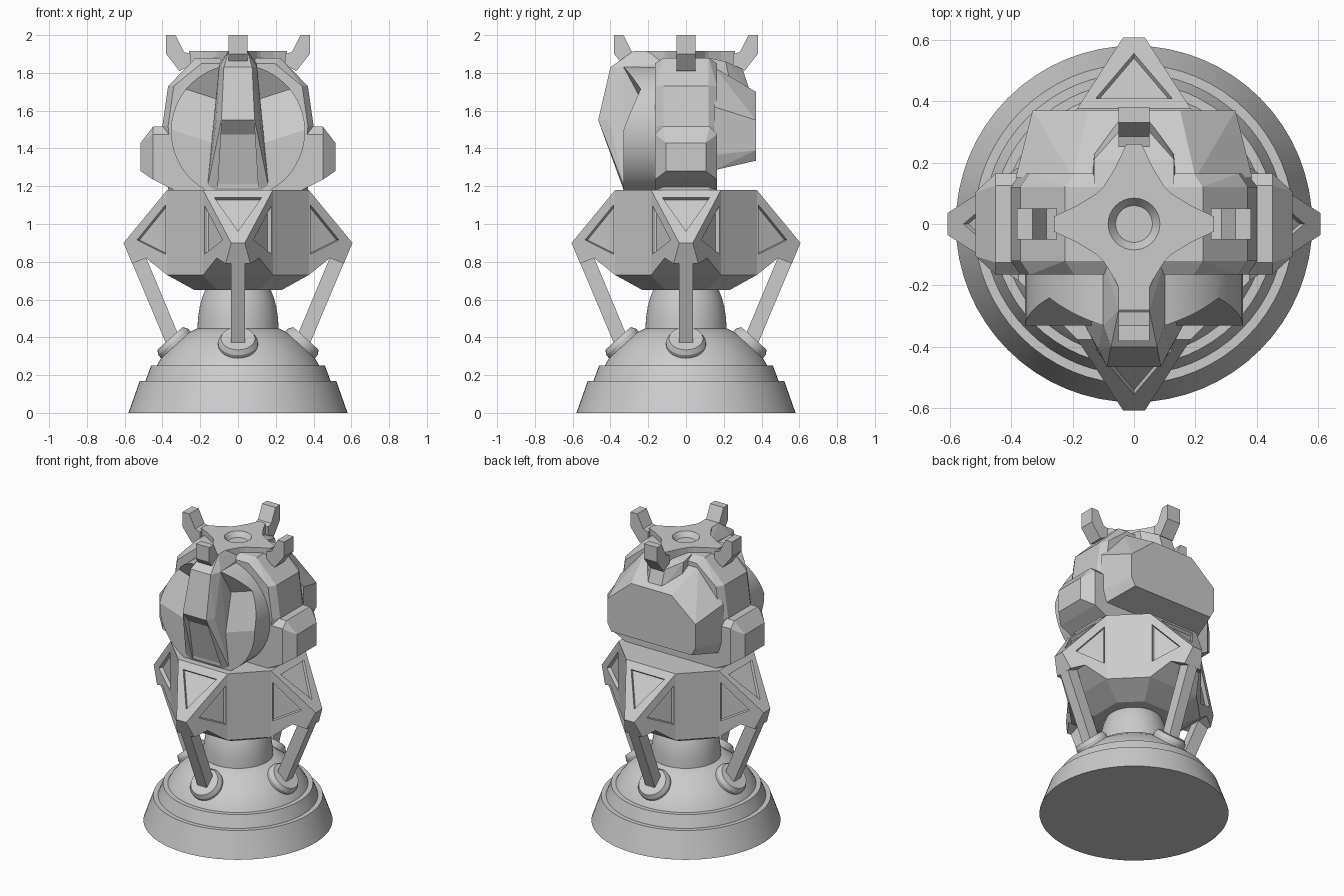
import bpy, bmesh, math
from mathutils import Matrix, Vector

if "Cube" in bpy.data.objects:
    bpy.data.objects.remove(bpy.data.objects["Cube"])

GREY = (0.6, 0.6, 0.6, 1)
mat = bpy.data.materials.new("plain grey")
mat.use_nodes = True
mat.diffuse_color = GREY
mat.node_tree.nodes["Principled BSDF"].inputs["Base Color"].default_value = GREY


def finish(name, bm, smooth=False):
    bmesh.ops.recalc_face_normals(bm, faces=bm.faces)
    mesh = bpy.data.meshes.new(name)
    bm.to_mesh(mesh)
    bm.free()
    mesh.materials.append(mat)
    ob = bpy.data.objects.new(name, mesh)
    bpy.context.collection.objects.link(ob)
    if smooth:
        bpy.ops.object.select_all(action="DESELECT")
        bpy.context.view_layer.objects.active = ob
        ob.select_set(True)
        bpy.ops.object.shade_smooth_by_angle(angle=math.radians(30))
    return ob


def mirrored(pts):
    return list(pts) + [(-x, y, z) for x, y, z in pts]


def hull(name, pts):
    bm = bmesh.new()
    for p in pts:
        bm.verts.new(p)
    bmesh.ops.remove_doubles(bm, verts=bm.verts, dist=1e-5)
    res = bmesh.ops.convex_hull(bm, input=bm.verts)
    loose = {v for v in res["geom_interior"] + res["geom_unused"] if isinstance(v, bmesh.types.BMVert)}
    bmesh.ops.delete(bm, geom=[v for v in loose if v.is_valid], context="VERTS")
    bmesh.ops.dissolve_limit(bm, angle_limit=0.01, verts=bm.verts, edges=bm.edges)
    return finish(name, bm)


def loft(name, front, back, smooth=False):
    """Closed solid between two matching outlines."""
    bm = bmesh.new()
    a = [bm.verts.new(p) for p in front]
    b = [bm.verts.new(p) for p in back]
    bm.faces.new(a)
    bm.faces.new(b[::-1])
    for i in range(len(a)):
        j = (i + 1) % len(a)
        bm.faces.new((a[i], a[j], b[j], b[i]))
    return finish(name, bm, smooth)


def lathe(name, profile, steps=64):
    bm = bmesh.new()
    rings = [[bm.verts.new((r * math.cos(t), r * math.sin(t), z))
              for t in (math.tau * i / steps for i in range(steps))] for r, z in profile]
    for low, high in zip(rings, rings[1:]):
        for i in range(steps):
            j = (i + 1) % steps
            bm.faces.new((low[i], low[j], high[j], high[i]))
    bm.faces.new(rings[0])
    bm.faces.new(rings[-1])
    return finish(name, bm, smooth=True)


def cut(ob, cutters):
    for c in cutters:
        mod = ob.modifiers.new("cut", "BOOLEAN")
        mod.operation, mod.solver, mod.object = "DIFFERENCE", "EXACT", c
    bpy.context.view_layer.update()
    mesh = bpy.data.meshes.new_from_object(ob.evaluated_get(bpy.context.evaluated_depsgraph_get()))
    ob.modifiers.clear()
    ob.data = mesh
    for c in cutters:
        bpy.data.objects.remove(c)


def turn(ob, k):
    ob.data.transform(Matrix.Rotation(k * math.pi / 2, 4, "Z"))


def pocket(tri, normal, depth):
    n = Vector(normal).normalized()
    return hull("pocket", [Vector(p) + n * d for p in tri for d in (0.03, -depth)])


# Round stepped base and neck
lathe("base", [(.58, 0), (.52, .17), (.49, .17), (.46, .25), (.43, .25), (.41, .285),
               (.375, .33), (.33, .375), (.27, .42), (.21, .45)])
lathe("neck", [(.215, .44), (.212, .5), (.203, .56), (.19, .61), (.17, .66)])

# Octagonal lower stage
hull("lower_stage", [(sx * x, sy * y, z) for a, b, z in ((.185, .375, 1.18), (.185, .375, .73), (.11, .23, .65))
                     for x, y in ((a, b), (b, a)) for sx in (1, -1) for sy in (1, -1)])


def gusset_width(r):
    return .185 - .645 * (r - .375)


SIDES = ("front", "left", "back", "right")
for k, side in enumerate(SIDES):
    # Pointed gusset with triangular pockets
    outline = [(.375, 1.18), (.606, .9), (.56, .79), (.487, .82), (.375, .73)]
    gusset = loft(side + "_gusset", [(gusset_width(r), -r, z) for r, z in outline],
                  [(-gusset_width(r), -r, z) for r, z in outline])
    cutters = [pocket([(.125, -.408, 1.14), (-.125, -.408, 1.14), (0, -.555, .962)], (0, -1.212, 1), .02)]
    for s in (1, -1):
        tri = [(s * gusset_width(r), -r, z) for r, z in ((.385, 1.1), (.385, .84), (.535, .915))]
        cutters.append(pocket(tri, (s, -.645, 0), .025))
    cut(gusset, cutters)

    # Strut and its round foot
    bar = [(.603, .895), (.38, .365), (.31, .4), (.49, .83)]
    strut = loft(side + "_strut", [(.036, -r, z) for r, z in bar], [(-.036, -r, z) for r, z in bar])
    foot = lathe(side + "_foot", [(.105, -.1), (.105, -.025), (.09, 0)], 32)
    foot.data.transform(Matrix.Translation((0, -.36, .394)) @ Matrix.Rotation(math.radians(42), 4, "X"))

    # Raised antenna horn
    shape = [(.38, 2), (.33, 2), (.285, 1.91), (.25, 1.9), (.25, 1.84), (.31, 1.81), (.38, 1.9)]
    horn = loft(side + "_horn", [(.05, -r, z) for r, z in shape], [(-.05, -r, z) for r, z in shape])
    for ob in (gusset, strut, foot, horn):
        turn(ob, k)

# Cabin slab with chamfered front and back edges
slab = [(.37, 1.18), (.4, 1.52), (.37, 1.73), (.224, 1.88)]
hull("cabin", mirrored([(x - inset, s * y, z - (inset if z > 1.8 else 0))
                        for x, z in slab for y, inset in ((.12, 0), (.165, .03)) for s in (1, -1)]))

# Side boxes
for s, side in ((1, "left"), (-1, "right")):
    pts = [(.34, .165, 1.18), (.34, .165, 1.475), (.34, .125, 1.515),
           (.45, .165, 1.235), (.45, .165, 1.475), (.45, .125, 1.515),
           (.515, .105, 1.28), (.515, .105, 1.43)]
    hull(side + "_box", [(s * x, t * y, z) for x, y, z in pts for t in (1, -1)])

# Round front drum with angled window notches
arc = [-1.06 + (math.pi + 2.12) * i / 48 for i in range(49)]
rim = [(.355 * math.cos(t), 1.49 + .355 * math.sin(t)) for t in arc]
drum = loft("front_drum", [(x, -.33, z) for x, z in rim], [(x, -.13, z) for x, z in rim], smooth=True)
notches = []
for s in (1, -1):
    ends = ((.06, 1.645), (.43, 1.763))
    notches.append(hull("notch", [(s * x, y, z + dz) for x, z in ends
                                  for y, dz in ((-.24, 0), (-.36, .23), (-.36, -.319))]))
cut(drum, notches)

# Front keel with hatch recess
keel = hull("front_keel", mirrored([
    (.05, -.12, 1.915), (.1, -.12, 1.85), (.165, -.14, 1.18),
    (.05, -.28, 1.915), (.1, -.33, 1.83), (.165, -.32, 1.18), (.115, -.41, 1.55),
    (.075, -.4, 1.83), (.088, -.465, 1.55), (.12, -.33, 1.18)]))
hatch = [(-.5, 1.59), (-.4, 1.475), (-.325, 1.19), (-.5, 1.19)]
cut(keel, [loft("hatch_cutter", [(.085 + (1.55 - z) * .06, y, z) for y, z in hatch],
                [(-.085 - (1.55 - z) * .06, y, z) for y, z in hatch])])

# Rear equipment pod
hull("rear_pod", mirrored([
    (.33, .37, 1.39), (.33, .37, 1.55), (.15, .37, 1.7), (.3, .37, 1.335),
    (.385, .15, 1.365), (.385, .15, 1.62), (.2, .15, 1.83), (.36, .15, 1.285)]))
hull("rear_ridge", mirrored([(.13, .12, 1.88), (.13, .21, 1.86), (.05, .3, 1.82),
                             (.14, .12, 1.7), (.13, .24, 1.72), (.05, .34, 1.7)]))

# Top cross plate with round socket
arm = [(.12, -.1), (.185, -.06), (.26, -.025), (.26, .025), (.185, .06), (.12, .1)]
plan = []
for k in range(4):
    c, s = ((1, 0), (0, 1), (-1, 0), (0, -1))[k]
    plan += [(c * x - s * y, s * x + c * y) for x, y in arm]
plate = loft("top_plate", [(x, y, 1.915) for x, y in plan], [(x, y, 1.84) for x, y in plan])
cut(plate, [lathe("socket", [(.06, 1.882), (.088, 1.92)], 32)])
